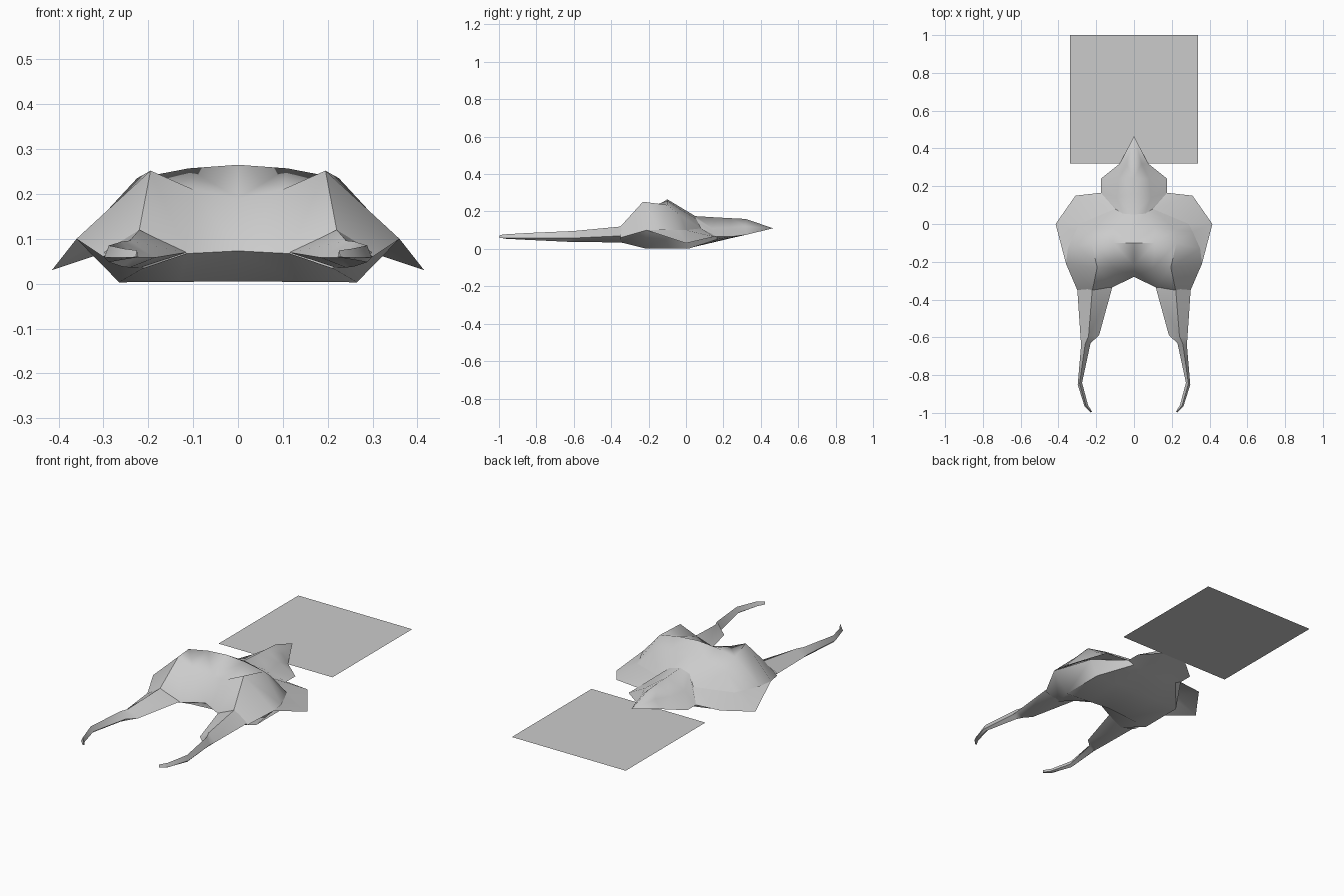
import bpy, bmesh
from math import radians


def skin(name, rows, up=1, ring=False):
    """Bridge rows of points into a skin, mirrored over x = 0."""
    bm = bmesh.new()
    grid = [[bm.verts.new(p) for p in r] for r in rows]
    n = len(rows[0])
    for a, b in zip(grid, grid[1:]):
        for i in range(n if ring else n - 1):
            j = (i + 1) % n
            bm.faces.new((a[i], a[j], b[j], b[i]))
    if ring:
        bm.faces.new(grid[-1])
    bmesh.ops.remove_doubles(bm, verts=bm.verts[:], dist=0.001)
    bmesh.ops.recalc_face_normals(bm, faces=bm.faces[:])
    # open sheets: make them face up or down; tubes already face outward
    if not ring and up * sum(f.normal.z * f.calc_area() for f in bm.faces) < 0:
        bmesh.ops.reverse_faces(bm, faces=bm.faces[:])
    me = bpy.data.meshes.new(name)
    bm.to_mesh(me)
    bm.free()
    ob = bpy.data.objects.new(name, me)
    bpy.context.collection.objects.link(ob)
    ob.modifiers.new("mirror", "MIRROR").use_clip = True
    bpy.context.view_layer.objects.active = ob
    bpy.ops.object.select_all(action="DESELECT")
    ob.select_set(True)
    bpy.ops.object.shade_smooth_by_angle(angle=radians(50))
    return ob


# humped upper hull, front lip to rear crease
skin("upper_hull", [
    [(0, -.28, .073), (.115, -.335, .067), (.22, -.35, .12), (.30, -.35, .06)],
    [(0, -.22, .19), (.1, -.235, .21), (.195, -.23, .252), (.36, -.21, .1)],
    [(0, -.1, .265), (.11, -.1, .257), (.225, -.1, .235), (.35, -.13, .1)],
    [(0, -.03, .223), (.11, -.02, .205), (.22, -.03, .18), (.31, -.04, .1)],
    [(0, .05, .175), (.06, .055, .16), (.1, .08, .11), (.29, 0, .1)],
])

# tail spike with stepped side fins
skin("tail", [
    [(0, .05, .175), (.06, .055, .16), (.1, .08, .11)],
    [(0, .165, .168), (.09, .14, .11), (.175, .165, .065)],
    [(0, .24, .164), (.08, .24, .115), (.175, .24, .065)],
    [(0, .32, .16), (.04, .32, .12), (.075, .32, .075)],
    [(0, .465, .11)] * 3,
])

# drooping side wings
skin("wing", [
    [(.36, -.21, .1), (.31, -.04, .1), (.29, 0, .1), (.1, .08, .11), (.09, .14, .11)],
    [(.36, -.21, .1), (.415, 0, .03), (.415, 0, .03), (.31, .15, .065), (.175, .165, .065)],
])

# shallow belly rising to the tail tip
skin("belly", [
    [(0, -.28, .073), (.115, -.335, .067), (.21, -.35, .035), (.30, -.35, .06)],
    [(0, -.2, .005), (.13, -.21, .004), (.265, -.22, .003), (.36, -.21, .1)],
    [(0, .02, .005), (.13, .02, .004), (.265, .02, .003), (.29, 0, .1)],
    [(0, .165, .039), (.08, .165, .042), (.14, .165, .05), (.175, .165, .065)],
    [(0, .24, .057), (.06, .24, .058), (.12, .24, .06), (.175, .24, .065)],
    [(0, .32, .075), (.025, .32, .075), (.05, .32, .075), (.075, .32, .075)],
    [(0, .465, .11)] * 4,
], up=-1)

# forward prongs: x inner, y inner, x outer, y outer, z top, z bottom
sections = [
    (.115, -.335, .30, -.35, .12, .035),
    (.185, -.59, .283, -.60, .096, .036),
    (.23, -.63, .28, -.64, .094, .038),
    (.275, -.84, .298, -.85, .085, .048),
    (.243, -.96, .262, -.965, .078, .054),
    (.222, -.993, .228, -.998, .074, .060),
]
rings = []
for xi, yi, xo, yo, zt, zb in sections:
    xm, ym, zm = xi * .43 + xo * .57, (yi + yo) / 2, (zt + zb) / 2 - .008
    rings.append([(xi, yi, zm), (xm, ym, zt), (xo, yo, zm), (xm, ym, zb)])
skin("prong", rings, ring=True)

# flat square panel behind the tail
bpy.ops.mesh.primitive_plane_add(size=.68, location=(0, .66, .073))
bpy.context.object.name = "rear_panel"
